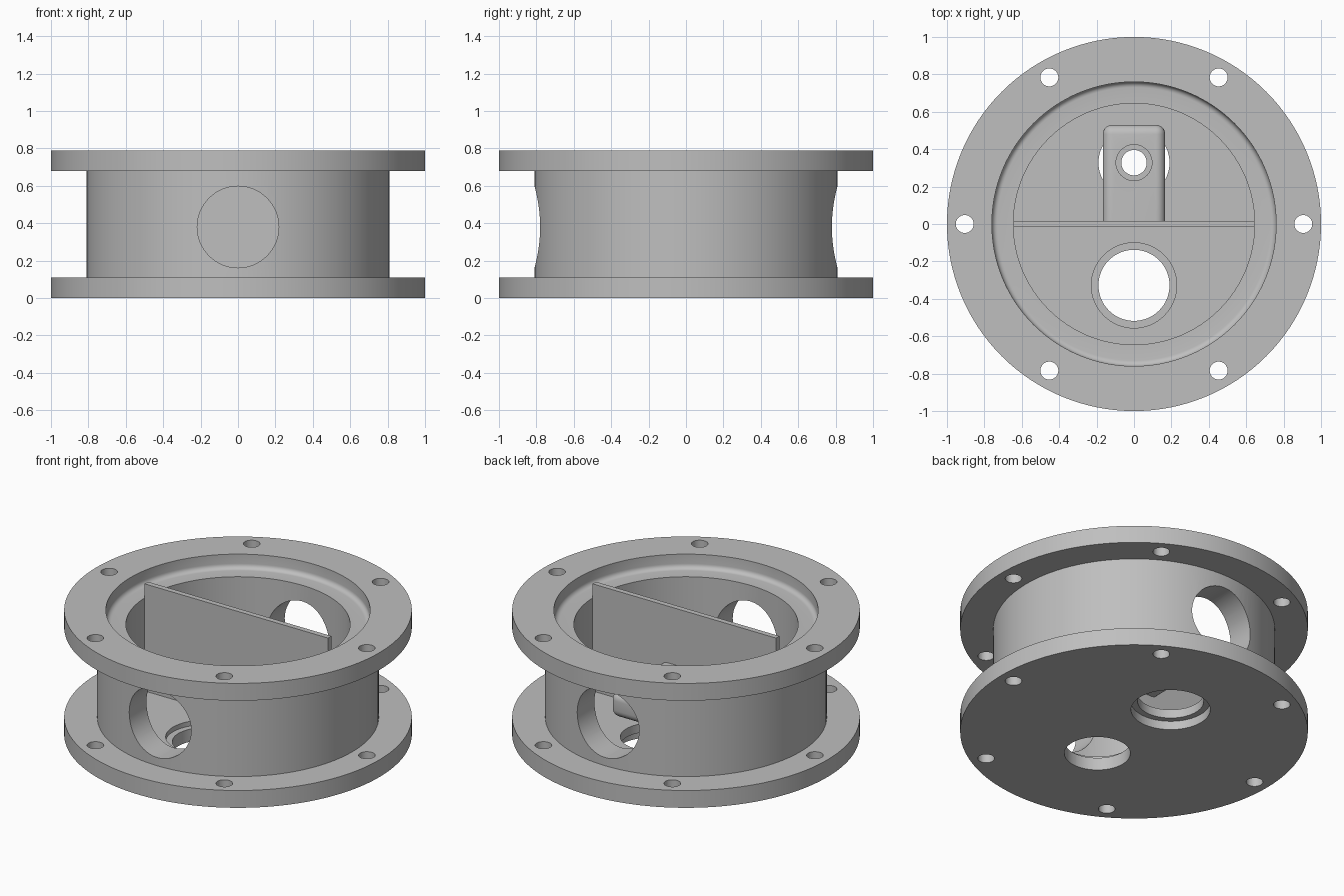
import bpy, bmesh, math
from mathutils import Matrix, Vector

cube = bpy.data.objects.get("Cube")
if cube:
    bpy.data.objects.remove(cube)

GREY = (0.52, 0.52, 0.52, 1)
metal = bpy.data.materials.new("grey metal")
metal.use_nodes = True
metal.diffuse_color = GREY
metal.node_tree.nodes["Principled BSDF"].inputs["Base Color"].default_value = GREY

FLANGE, TOP, BORE = 0.11, 0.79, 0.645
SEAT_Y = 0.328


def make(name, bm):
    bmesh.ops.recalc_face_normals(bm, faces=bm.faces)
    mesh = bpy.data.meshes.new(name)
    bm.to_mesh(mesh)
    bm.free()
    mesh.materials.append(metal)
    obj = bpy.data.objects.new(name, mesh)
    bpy.context.collection.objects.link(obj)
    return obj


def select(obj):
    bpy.ops.object.select_all(action='DESELECT')
    obj.select_set(True)
    bpy.context.view_layer.objects.active = obj


def smooth(obj):
    select(obj)
    bpy.ops.object.shade_smooth_by_angle(angle=math.radians(30))


def revolve(name, profile, steps=128):
    bm = bmesh.new()
    verts = [bm.verts.new((r, 0, z)) for r, z in profile]
    edges = [bm.edges.new(pair) for pair in zip(verts, verts[1:])]
    bmesh.ops.spin(bm, geom=verts + edges, cent=(0, 0, 0), axis=(0, 0, 1),
                   angle=math.tau, steps=steps, use_duplicate=False)
    bmesh.ops.remove_doubles(bm, verts=bm.verts, dist=1e-4)
    return make(name, bm)


def drill(target, radius, x, y, z0, z1, along_y=False, segments=48):
    """Cut a round hole, upright or running front to back at height z0."""
    bm = bmesh.new()
    depth = 3 if along_y else z1 - z0
    bmesh.ops.create_cone(bm, cap_ends=True, segments=segments,
                          radius1=radius, radius2=radius, depth=depth)
    if along_y:
        bm.transform(Matrix.Translation((x, y, z0)) @ Matrix.Rotation(math.pi / 2, 4, 'X'))
    else:
        bm.transform(Matrix.Translation((x, y, (z0 + z1) / 2)))
    cutter = make("hole_cutter", bm)
    cutter.hide_render = True
    mod = target.modifiers.new("hole", 'BOOLEAN')
    mod.operation = 'DIFFERENCE'
    mod.solver = 'EXACT'
    mod.object = cutter
    select(target)
    bpy.ops.object.modifier_apply(modifier=mod.name)
    bpy.data.objects.remove(cutter)


def box(lo, hi):
    bm = bmesh.new()
    lo, hi = Vector(lo), Vector(hi)
    bmesh.ops.create_cube(bm, size=1)
    bm.transform(Matrix.Translation((lo + hi) / 2) @ Matrix.Diagonal((hi - lo).to_4d()))
    return bm


# Flanged housing: turned profile with a filleted recess above the bore
LEDGE, RECESS, FILLET = 0.70, 0.76, 0.03
fillet = [(RECESS - FILLET + FILLET * math.cos(a), LEDGE + FILLET - FILLET * math.sin(a))
          for a in [i * math.pi / 12 for i in range(7)]]
housing = revolve("housing", [
    (0, 0), (1, 0), (1, FLANGE), (0.81, FLANGE), (0.81, TOP - FLANGE),
    (1, TOP - FLANGE), (1, TOP), (RECESS, TOP), *fillet,
    (BORE, LEDGE), (BORE, FLANGE), (0, FLANGE)])

# Bolt holes through both flanges
for i in range(6):
    a = i * math.pi / 3
    drill(housing, 0.048, 0.905 * math.cos(a), 0.905 * math.sin(a), -0.1, 0.9, segments=32)

# Side ports, front and back
drill(housing, 0.218, 0, 0, 0.38, 0, along_y=True, segments=64)

# Floor holes: front one counterbored from above, back one from below
for y in (-SEAT_Y, SEAT_Y):
    drill(housing, 0.19, 0, y, -0.1, 0.15, segments=64)
drill(housing, 0.228, 0, -SEAT_Y, 0.08, 0.15, segments=64)
drill(housing, 0.228, 0, SEAT_Y, -0.1, 0.055, segments=64)
smooth(housing)

# Dividing wall across the bore
make("divider", box((-BORE + 0.001, -0.017, FLANGE - 0.01), (BORE - 0.001, 0.017, TOP)))

# Rounded guide arm cantilevered from the wall over the back hole
bm = box((-0.167, 0, 0.27), (0.167, 0.53, 0.43))
rounded = [e for e in bm.edges if max(v.co.y for v in e.verts) > 0.1]
bmesh.ops.bevel(bm, geom=rounded, offset=0.05, segments=6, profile=0.5, affect='EDGES')
arm = make("guide_arm", bm)
drill(arm, 0.068, 0, SEAT_Y, 0.1, 0.6)
drill(arm, 0.096, 0, SEAT_Y, 0.39, 0.6)
smooth(arm)
